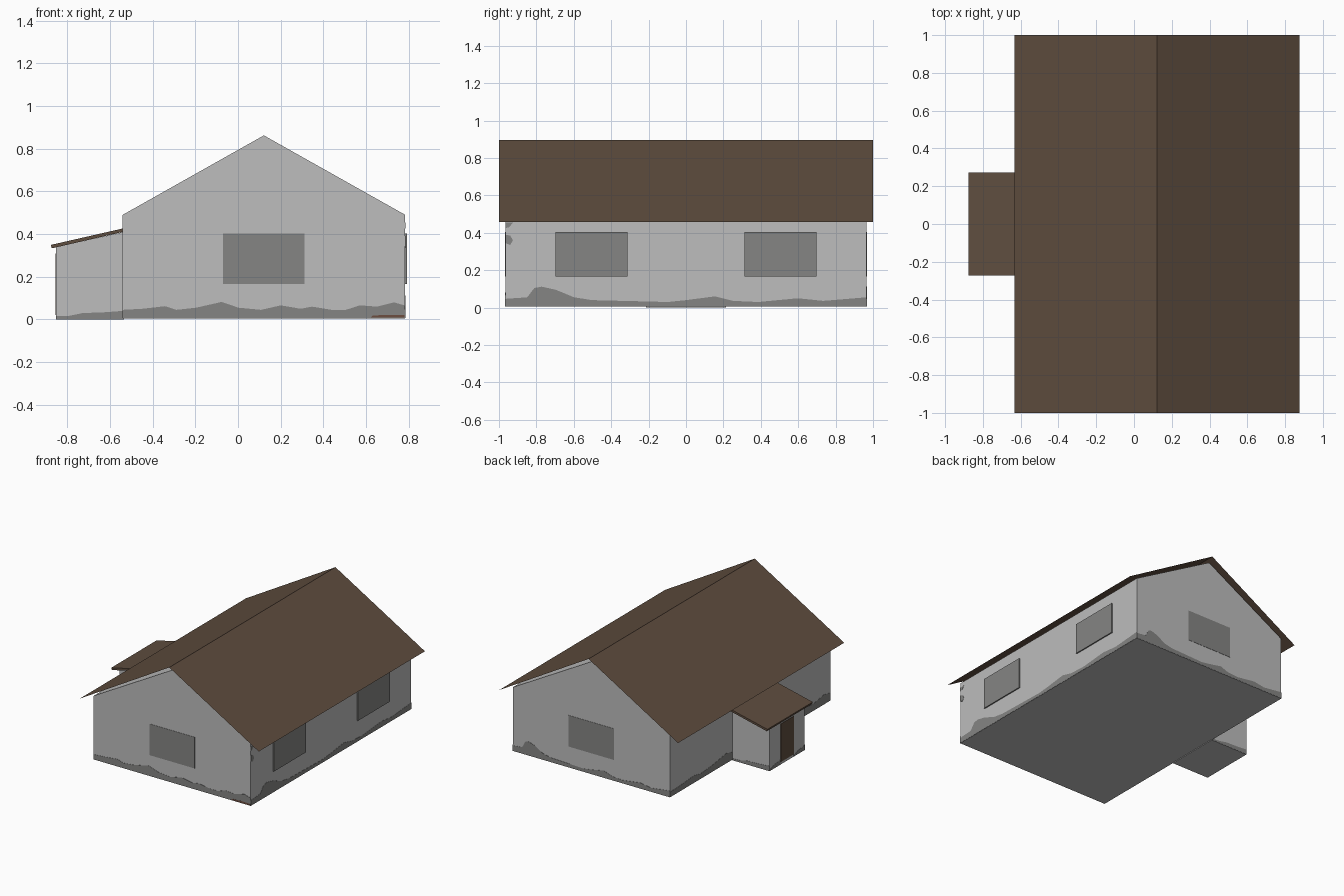
import bpy, bmesh
from mathutils import Vector

if "Cube" in bpy.data.objects:
    bpy.data.objects.remove(bpy.data.objects["Cube"])

def material(name, rgb):
    m = bpy.data.materials.new(name)
    m.diffuse_color = (*rgb, 1)
    m.use_nodes = True
    m.node_tree.nodes["Principled BSDF"].inputs["Base Color"].default_value = m.diffuse_color
    return m

PLASTER = material("light grey plaster", (0.51, 0.51, 0.51))
GREY = material("dark grey", (0.235, 0.235, 0.23))
BROWN = material("roof brown", (0.114, 0.074, 0.049))
BRICK = material("exposed brick", (0.15, 0.075, 0.05))
UP = Vector((0, 0, 1))

def prism(name, pts, origin, normal, depth, mat):
    """Outline (u = to the right seen from outside, v = up) extruded along normal."""
    n, o = Vector(normal), Vector(origin)
    u = UP.cross(n)
    bm = bmesh.new()
    face = bm.faces.new([bm.verts.new(o + u * a + UP * b) for a, b in pts])
    if depth:
        ext = bmesh.ops.extrude_face_region(bm, geom=[face])
        moved = [g for g in ext["geom"] if isinstance(g, bmesh.types.BMVert)]
        bmesh.ops.translate(bm, vec=n * depth, verts=moved)
        bmesh.ops.recalc_face_normals(bm, faces=bm.faces)
    me = bpy.data.meshes.new(name)
    bm.to_mesh(me)
    bm.free()
    me.materials.append(mat)
    ob = bpy.data.objects.new(name, me)
    bpy.context.collection.objects.link(ob)
    return ob

def rect(u0, u1, v0, v1):
    return [(u0, v0), (u1, v0), (u1, v1), (u0, v1)]

def stain(name, profile, width, origin, normal, base=0.006):
    """Damp band along the foot of a wall; profile is (fraction of width, height)."""
    top = [(f * width, h) for f, h in reversed(profile)]
    prism(name, [(0, base), (width, base)] + top, origin, normal, 0.0015, GREY)

L, R, Y, MID = -0.54, 0.783, 0.965, 0.121   # house extents and ridge position
BASE, EAVE, APEX = 0.005, 0.49, 0.862

# House body with gable ends
prism("house_walls", [(L, BASE), (R, BASE), (R, EAVE), (MID, APEX), (L, EAVE)],
      (0, Y, 0), (0, -1, 0), 2 * Y, PLASTER)

# Thin sheet roof: two slopes meeting at the ridge
bm = bmesh.new()
rows = [[bm.verts.new((x, y, z)) for y in (-1, 1)]
        for x, z in ((-0.633, 0.457), (MID, 0.896), (0.875, 0.457))]
for a, b in zip(rows, rows[1:]):
    bm.faces.new((a[0], b[0], b[1], a[1]))
me = bpy.data.meshes.new("main_roof")
bm.to_mesh(me)
bm.free()
me.materials.append(BROWN)
bpy.context.collection.objects.link(bpy.data.objects.new("main_roof", me))

# Porch body, its lean-to roof and door
PX, PY = -0.852, 0.212
prism("porch_walls", [(PX, 0), (-0.535, 0), (-0.535, 0.41), (PX, 0.338)],
      (0, PY, 0), (0, -1, 0), 2 * PY, PLASTER)
prism("porch_roof", [(-0.872, 0.333), (-0.535, 0.411), (-0.535, 0.427), (-0.877, 0.349)],
      (0, 0.273, 0), (0, -1, 0), 0.546, BROWN)
prism("door", rect(-0.08, 0.08, 0.02, 0.31), (PX, 0, 0), (-1, 0, 0), 0.003, BROWN)

# Windows: one in each gable, two on the right wall
for side, s in (("front", -1), ("back", 1)):
    prism(side + "_window", rect(-0.191, 0.191, 0.165, 0.403),
          (MID, s * Y, 0), (0, s, 0), 0.002, GREY)
    prism(side + "_right_window", rect(-0.193, 0.193, 0.167, 0.403),
          (R, s * 0.505, 0), (1, 0, 0), 0.009, GREY)

# Damp stains along the foot of every wall
wavy = [(0, .045), (.07, .05), (.15, .062), (.19, .045), (.26, .055), (.35, .082),
        (.41, .055), (.49, .045), (.56, .066), (.63, .05), (.67, .06), (.74, .045),
        (.79, .045), (.84, .066), (.9, .06), (.96, .08), (1, .065)]
peaked = [(0, .047), (.06, .055), (.08, .105), (.1, .112), (.14, .095), (.19, .055),
          (.24, .04), (.45, .03), (.5, .04), (.58, .06), (.63, .036), (.7, .03),
          (.81, .05), (.88, .036), (1, .055)]
low = [(0, .015), (.2, .017), (.4, .03), (.7, .033), (1, .04)]
stain("front_stain", wavy, R - L, (L, -Y, 0), (0, -1, 0))
stain("right_stain", peaked, 2 * Y, (R, -Y, 0), (1, 0, 0))
stain("back_stain", peaked, R - L, (R, Y, 0), (0, 1, 0))
stain("left_stain", wavy, 2 * Y, (L, Y, 0), (-1, 0, 0))
stain("porch_front_stain", low, -PX + L, (PX, -PY, 0), (0, -1, 0), 0.001)
stain("porch_back_stain", low, -PX + L, (L, PY, 0), (0, 1, 0), 0.001)
stain("porch_left_stain", low, PY - 0.08, (PX, PY, 0), (-1, 0, 0), 0.001)
stain("porch_right_stain", low, PY - 0.08, (PX, -0.08, 0), (-1, 0, 0), 0.001)

# Small damp patches near the corner and bare brick at the front foot
prism("upper_patch", [(-.965, .425), (-.945, .43), (-.925, .455), (-.965, .455)],
      (R, 0, 0), (1, 0, 0), 0.0015, GREY)
prism("lower_patch", [(-.965, .345), (-.94, .335), (-.925, .36), (-.94, .385), (-.965, .39)],
      (R, 0, 0), (1, 0, 0), 0.0015, GREY)
prism("brick_patch", [(.62, .008), (.78, .008), (.78, .02), (.7, .022), (.63, .018)],
      (0, -Y, 0), (0, -1, 0), 0.0025, BRICK)
